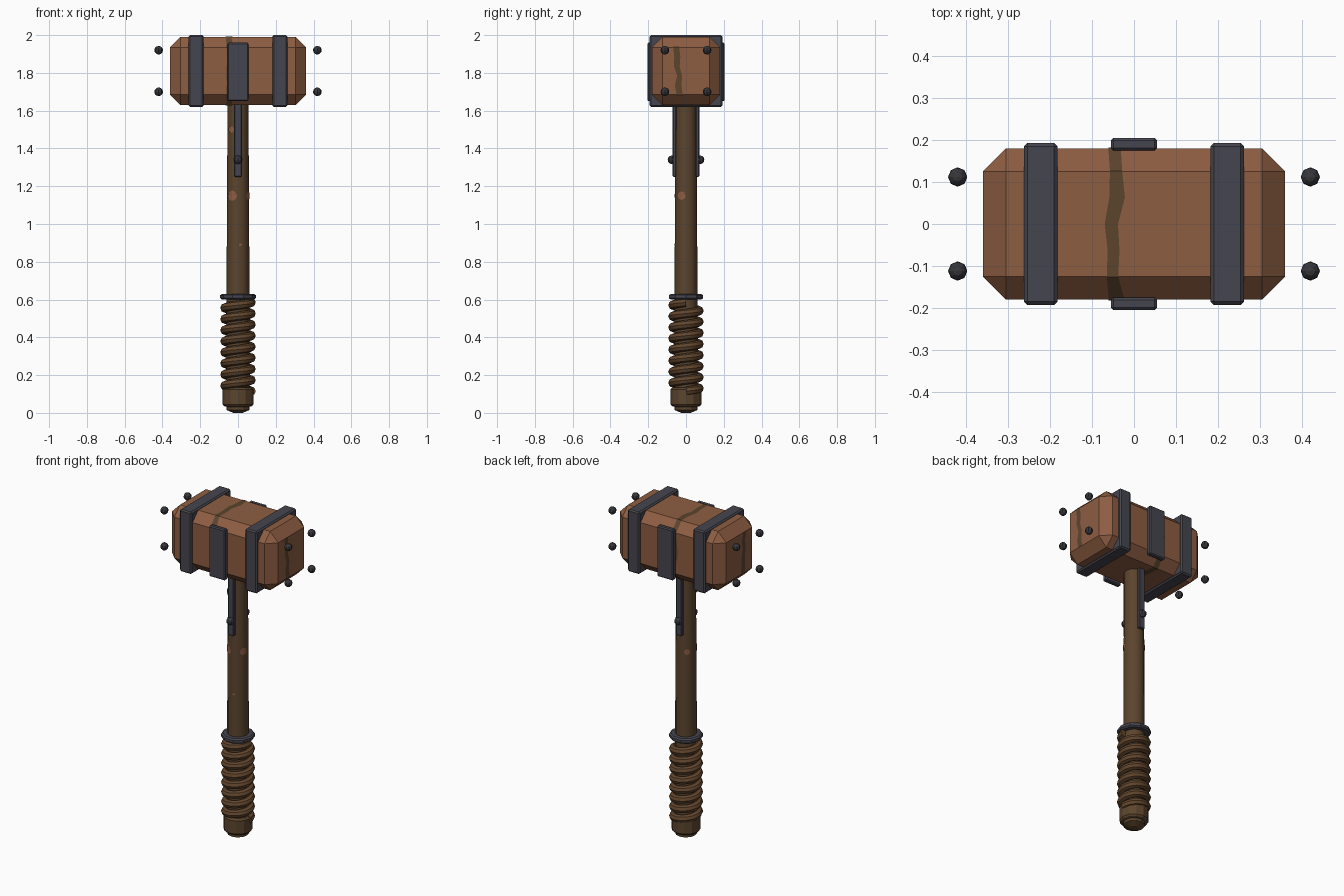
import bpy, bmesh, math, random
from math import sin, cos, pi
from mathutils import Vector

random.seed(4)
if "Cube" in bpy.data.objects:
    bpy.data.objects.remove(bpy.data.objects["Cube"])


def material(name, r, g, b):
    m = bpy.data.materials.new(name)
    m.use_nodes = True
    m.diffuse_color = (r, g, b, 1)
    m.node_tree.nodes["Principled BSDF"].inputs["Base Color"].default_value = (r, g, b, 1)
    return m


RED_WOOD = material("reddish wood", 0.27, 0.11, 0.055)
DARK_WOOD = material("dark wood", 0.105, 0.058, 0.026)
LEATHER = material("leather wrap", 0.125, 0.062, 0.026)
IRON = material("iron", 0.06, 0.06, 0.078)
RIVET = material("rivet iron", 0.038, 0.038, 0.045)


def finish(bm, name, mat, smooth=False):
    bmesh.ops.recalc_face_normals(bm, faces=bm.faces)
    mesh = bpy.data.meshes.new(name)
    bm.to_mesh(mesh)
    bm.free()
    mesh.materials.append(mat)
    ob = bpy.data.objects.new(name, mesh)
    bpy.context.collection.objects.link(ob)
    if smooth:
        bpy.ops.object.select_all(action='DESELECT')
        bpy.context.view_layer.objects.active = ob
        ob.select_set(True)
        bpy.ops.object.shade_smooth_by_angle(angle=math.radians(40))
    return ob


def box(name, centre, size, bevel, mat):
    bm = bmesh.new()
    bmesh.ops.create_cube(bm, size=1)
    for v in bm.verts:
        v.co = Vector(c + a * s for c, a, s in zip(centre, v.co, size))
    bmesh.ops.bevel(bm, geom=bm.edges[:], offset=bevel, segments=1, affect='EDGES')
    return finish(bm, name, mat)


def lathe(name, profile, sides, mat, smooth=False):
    bm = bmesh.new()
    rings = [[bm.verts.new((r * cos(2 * pi * i / sides), r * sin(2 * pi * i / sides), z))
              for i in range(sides)] for r, z in profile]
    for a, b in zip(rings, rings[1:]):
        for i in range(sides):
            j = (i + 1) % sides
            bm.faces.new((a[i], a[j], b[j], b[i]))
    bm.faces.new(rings[0])
    bm.faces.new(rings[-1])
    return finish(bm, name, mat, smooth)


def rivet(name, x, y, z):
    bm = bmesh.new()
    bmesh.ops.create_uvsphere(bm, u_segments=8, v_segments=6, radius=0.023)
    for v in bm.verts:
        v.co += Vector((x, y, z))
    finish(bm, name, RIVET)


def streak(name, path, across, closed=False):
    """Thin ragged ribbon of dark grain along a path."""
    bm = bmesh.new()
    pairs = []
    for p in path:
        shift = random.uniform(-0.008, 0.008)
        half = random.uniform(0.013, 0.02)
        pairs.append([bm.verts.new(Vector(p) + Vector(across) * (shift + s * half)) for s in (-1, 1)])
    for a, b in zip(pairs, pairs[1:] + (pairs[:1] if closed else [])):
        bm.faces.new((a[0], a[1], b[1], b[0]))
    finish(bm, name, DARK_WOOD)


def handle_patch(name, angle, z, size):
    """Small worn spot wrapped on the handle."""
    bm = bmesh.new()
    radius = 0.0605
    verts = []
    for i in range(8):
        t = 2 * pi * i / 8
        a = angle + size * cos(t) / radius
        verts.append(bm.verts.new((radius * cos(a), radius * sin(a), z + size * sin(t))))
    centre = bm.verts.new((radius * cos(angle), radius * sin(angle), z))
    for i in range(8):
        bm.faces.new((centre, verts[i], verts[(i + 1) % 8]))
    finish(bm, name, RED_WOOD)


# Head with chamfered edges
MID = 1.81
box("head", (0, 0, MID), (0.72, 0.36, 0.36), 0.055, RED_WOOD)

# Dark grain running round the head and down each end
o, c = 0.182, 0.126
corners = [(-c, o), (c, o), (o, c), (o, -c), (c, -o), (-c, -o), (-o, -c), (-o, c)]
loop = []
for (y0, z0), (y1, z1) in zip(corners, corners[1:] + corners[:1]):
    steps = 4 if y0 == y1 or z0 == z1 else 1
    for k in range(steps):
        t = k / steps
        loop.append((-0.047, y0 + (y1 - y0) * t, MID + z0 + (z1 - z0) * t))
streak("head_grain", loop, (1, 0, 0), closed=True)
for side, label in ((1, "left"), (-1, "right")):
    path = [(side * 0.362, -0.052 + 0.022 * k / 5, MID + c - 2 * c * k / 5) for k in range(6)]
    streak(label + "_end_grain", path, (0, 1, 0))

# Iron bands and end rivets
for side, label in ((1, "left"), (-1, "right")):
    box(label + "_band", (side * 0.222, 0, MID), (0.08, 0.386, 0.38), 0.008, IRON)
    for y in (-0.112, 0.112):
        for z in (1.7, 1.92):
            rivet(label + "_end_rivet", side * 0.42, y, z)

# Side plates, straps and strap rivets
for side, label in ((-1, "front"), (1, "back")):
    box(label + "_plate", (0, side * 0.19, 1.805), (0.11, 0.03, 0.31), 0.006, IRON)
    box(label + "_strap", (0, side * 0.061, 1.45), (0.04, 0.02, 0.4), 0.004, IRON)
    rivet(label + "_strap_rivet", 0, side * 0.074, 1.34)

# Handle, collar and pommel
lathe("handle", [(0.06, 0.05), (0.06, 0.8), (0.057, 1.35), (0.055, 1.66)], 12, DARK_WOOD, True)
lathe("collar", [(0.085, 0.6), (0.094, 0.607), (0.094, 0.623), (0.085, 0.63)], 10, IRON)
lathe("pommel", [(0.07, 0.135), (0.082, 0.125), (0.082, 0.045), (0.074, 0.036),
                 (0.06, 0.032), (0.06, 0.015), (0.025, 0)], 12, DARK_WOOD)

# Worn spots on the handle
for angle, z, size in ((238, 1.15, 0.028), (-24, 1.15, 0.023), (130, 1.15, 0.018),
                       (232, 1.5, 0.02), (282, 0.89, 0.008)):
    handle_patch("worn_spot", math.radians(angle), z, size)

# Leather cord coiled round the grip
TURNS, STEPS, SIDES, CORD = 8, 24, 8, 0.024
bm = bmesh.new()
rings = []
for i in range(TURNS * STEPS + 1):
    a = 2 * pi * i / STEPS
    out = Vector((cos(a), sin(a), 0))
    mid = out * 0.07 + Vector((0, 0, 0.115 + 0.47 * i / (TURNS * STEPS)))
    rings.append([bm.verts.new(mid + CORD * (out * cos(2 * pi * k / SIDES)
                  + Vector((0, 0, sin(2 * pi * k / SIDES))))) for k in range(SIDES)])
for a, b in zip(rings, rings[1:]):
    for k in range(SIDES):
        j = (k + 1) % SIDES
        bm.faces.new((a[k], a[j], b[j], b[k]))
bm.faces.new(rings[0])
bm.faces.new(rings[-1])
finish(bm, "grip_wrap", LEATHER, True)
